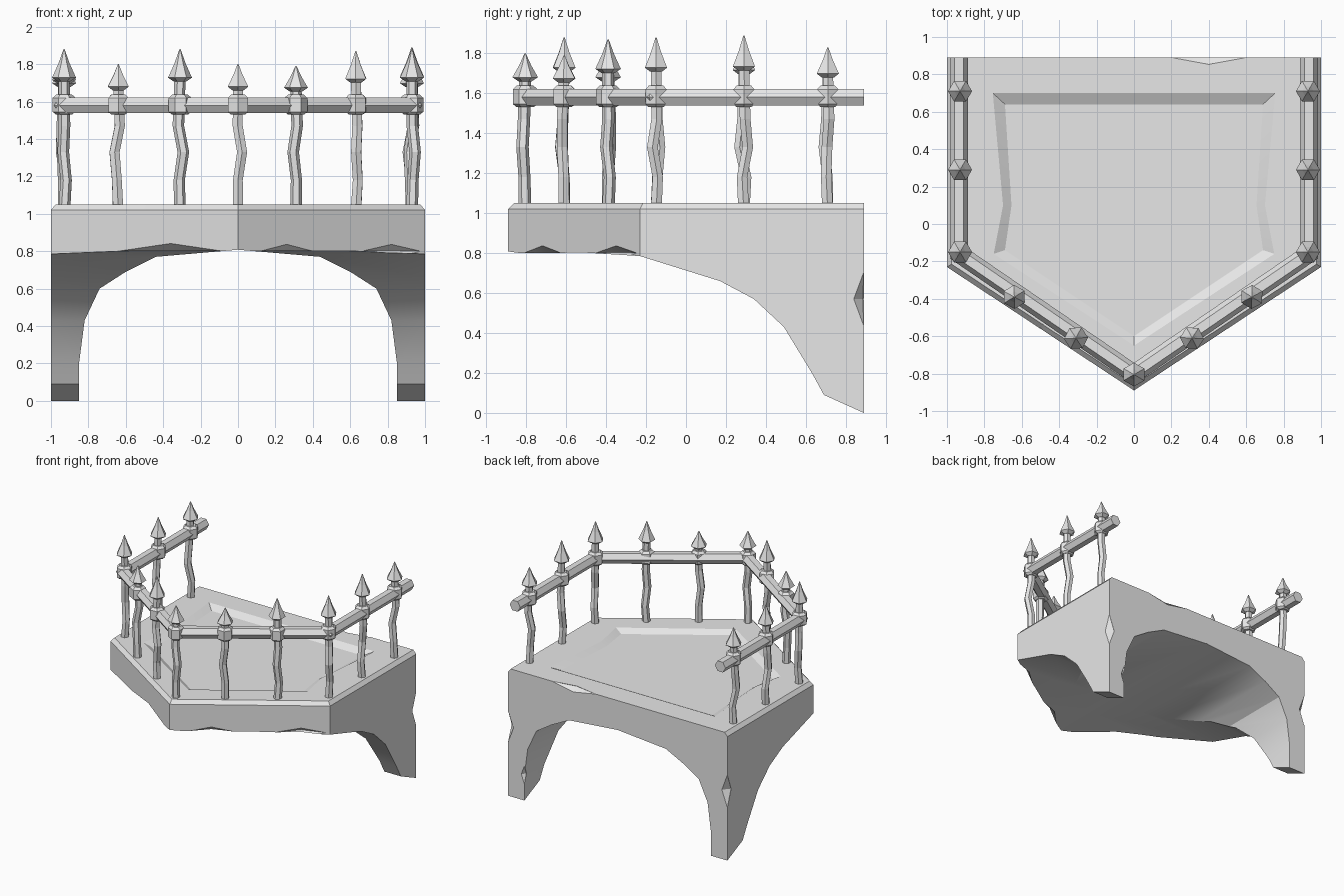
import bpy, bmesh, math, random
from mathutils import Vector

random.seed(4)
cube = bpy.data.objects.get("Cube")
if cube:
    bpy.data.objects.remove(cube, do_unlink=True)

stone = bpy.data.materials.new("pale_grey")
stone.use_nodes = True
GREY = (0.8, 0.8, 0.8, 1)
stone.diffuse_color = GREY
stone.node_tree.nodes["Principled BSDF"].inputs["Base Color"].default_value = GREY


def loft(name, rings):
    """Skin a list of equal-length point rings and cap both ends."""
    bm = bmesh.new()
    rows = [[bm.verts.new(p) for p in ring] for ring in rings]
    n = len(rows[0])
    for a, b in zip(rows, rows[1:]):
        for i in range(n):
            j = (i + 1) % n
            bm.faces.new((a[i], a[j], b[j], b[i]))
    bm.faces.new(rows[0])
    bm.faces.new(rows[-1])
    bmesh.ops.recalc_face_normals(bm, faces=bm.faces)
    mesh = bpy.data.meshes.new(name)
    bm.to_mesh(mesh)
    bm.free()
    obj = bpy.data.objects.new(name, mesh)
    mesh.materials.append(stone)
    bpy.context.collection.objects.link(obj)
    return obj


def tube(name, centres, radii, sides=6, axis=(0, 0, 1), turn=0.0):
    """Loft regular polygons of the given radii along centres."""
    q = Vector(axis).to_track_quat('Z', 'Y')
    rings = []
    for c, r in zip(centres, radii):
        ring = []
        for k in range(sides):
            a = turn + math.tau * k / sides
            ring.append(Vector(c) + q @ Vector((r * math.cos(a), r * math.sin(a), 0)))
        rings.append(ring)
    return loft(name, rings)


def mirrored(half):
    """Complete an outline given from its +x half, back to front."""
    return half + [(-x, y) for x, y in reversed(half) if x > 0]


def level(outline, z):
    return [(x, y, z) for x, y in outline]


def carve(target, cutter, operation):
    mod = target.modifiers.new("carve", 'BOOLEAN')
    mod.operation = operation
    mod.solver = 'EXACT'
    mod.object = cutter
    cutter.hide_render = True
    bpy.ops.object.select_all(action='DESELECT')
    bpy.context.view_layer.objects.active = target
    target.select_set(True)
    bpy.ops.object.modifier_apply(modifier=mod.name)
    bpy.data.objects.remove(cutter, do_unlink=True)


# Balcony body: five-sided block with a chamfered upper edge
plan = mirrored([(1, 0.89), (1, -0.23), (0, -0.89)])
plan_top = mirrored([(0.975, 0.89), (0.975, -0.215), (0, -0.86)])
body = loft("balcony_body", [level(plan, -0.2), level(plan, 1.02), level(plan_top, 1.05)])

# Side sweep of the brackets
sweep = [(-1, 0.8), (-0.5, 0.802), (-0.23, 0.785), (0.17, 0.66), (0.34, 0.57), (0.49, 0.43),
         (0.63, 0.2), (0.69, 0.09), (0.99, -0.045), (0.99, 1.3), (-1, 1.3)]
carve(body, loft("sweep_cutter", [[(x, y, z) for y, z in sweep] for x in (-1.1, 1.1)]), 'INTERSECT')

# Arched opening between the two brackets
arch = mirrored([(0.85, -0.25), (0.85, 0.2), (0.82, 0.43), (0.74, 0.6),
                 (0.6, 0.69), (0.44, 0.77), (0, 0.808)])
carve(body, loft("arch_cutter", [[(x, y, z) for x, z in arch] for y in (-1.2, 1.2)]), 'DIFFERENCE')

# Shallow sunken floor with sloping sides
rim = mirrored([(0.755, 0.7), (0.70, 0.1), (0.75, -0.16), (0, -0.65)])
floor = mirrored([(0.69, 0.64), (0.655, 0.1), (0.69, -0.14), (0, -0.6)])
carve(body, loft("floor_cutter", [level(floor, 1.02), level(rim, 1.05), level(rim, 1.15)]), 'DIFFERENCE')

# Chips knocked out of the edges: centre, direction, half length, depth
chips = [((-0.36, -0.652, 0.8), (1, -0.66, 0), 0.32, 0.045),
         ((0.26, -0.718, 0.8), (1, 0.66, 0), 0.16, 0.04),
         ((0.82, -0.349, 0.8), (1, 0.66, 0), 0.18, 0.04),
         ((-0.5, -0.56, 1.05), (1, -0.66, 0), 0.15, 0.03),
         ((0.4, 0.89, 1.05), (1, 0, 0), 0.19, 0.04),
         ((1, 0.89, 0.57), (0, 0, 1), 0.13, 0.055),
         ((-1, 0.89, 0.57), (0, 0, 1), 0.13, 0.055),
         ((0.85, 0.89, 0.21), (0, 0, 1), 0.07, 0.03)]
for centre, direction, half, depth in chips:
    c, d = Vector(centre), Vector(direction).normalized()
    ends = [c - d * half, c, c + d * half]
    carve(body, tube("chip_cutter", ends, (0.002, depth, 0.002), 4, d, 0.1), 'DIFFERENCE')

bpy.ops.object.shade_smooth_by_angle(angle=math.radians(24))

# Six-sided handrail with mitred corners
path = [Vector(p) for p in ((0.935, 0.89), (0.935, -0.16), (0, -0.8), (-0.935, -0.16), (-0.935, 0.89))]
RAIL_Z, RAIL_R = 1.58, 0.048
normals = []
for a, b in zip(path, path[1:]):
    d = (b - a).normalized()
    normals.append(Vector((-d.y, d.x)))
rings = []
for i, p in enumerate(path):
    near = normals[max(i - 1, 0):i + 1]
    side = sum(near, Vector((0, 0))).normalized()
    side = side / side.dot(near[0])
    ring = []
    for k in range(6):
        a = math.tau * k / 6
        s = p + side * RAIL_R * math.cos(a)
        ring.append((s.x, s.y, RAIL_Z + RAIL_R * math.sin(a)))
    rings.append(ring)
loft("handrail", rings)


def near_axis(x, y, z, wobble=0.0):
    """A point at height z, pushed off the post's axis by up to wobble."""
    return (x + random.uniform(-wobble, wobble), y + random.uniform(-wobble, wobble), z)


# Wobbly posts with a collar at the rail and a spear tip: x, y, tip height
posts = [(0.93, 0.71, 1.83), (0.93, 0.29, 1.89), (0.93, -0.15, 1.88), (0.63, -0.39, 1.87),
         (0.31, -0.61, 1.79), (0, -0.805, 1.8), (-0.31, -0.61, 1.88), (-0.64, -0.39, 1.8),
         (-0.93, -0.15, 1.88), (-0.93, 0.29, 1.86), (-0.93, 0.71, 1.83)]
for x, y, tip in posts:
    head = 0.4 * (tip - 1.5)
    base = tip - head
    turn = math.atan2(y, x) if abs(x) < 0.9 else 0.0
    bends = ((1.0, 0), (1.18, 0.012), (1.33, 0.022), (1.47, 0.01), (base, 0))
    tube("post", [near_axis(x, y, z, w) for z, w in bends],
         (0.032, 0.03, 0.031, 0.031, 0.03), turn=turn)
    tube("collar", [(x, y, z) for z in (1.53, 1.545, 1.62, 1.638)],
         (0.042, 0.061, 0.061, 0.042), turn=turn)
    tube("spear_tip", [(x, y, z) for z in (base - 0.02, base, base + 0.5 * head, tip)],
         (0.034, 0.064, 0.03, 0.003), turn=turn)
